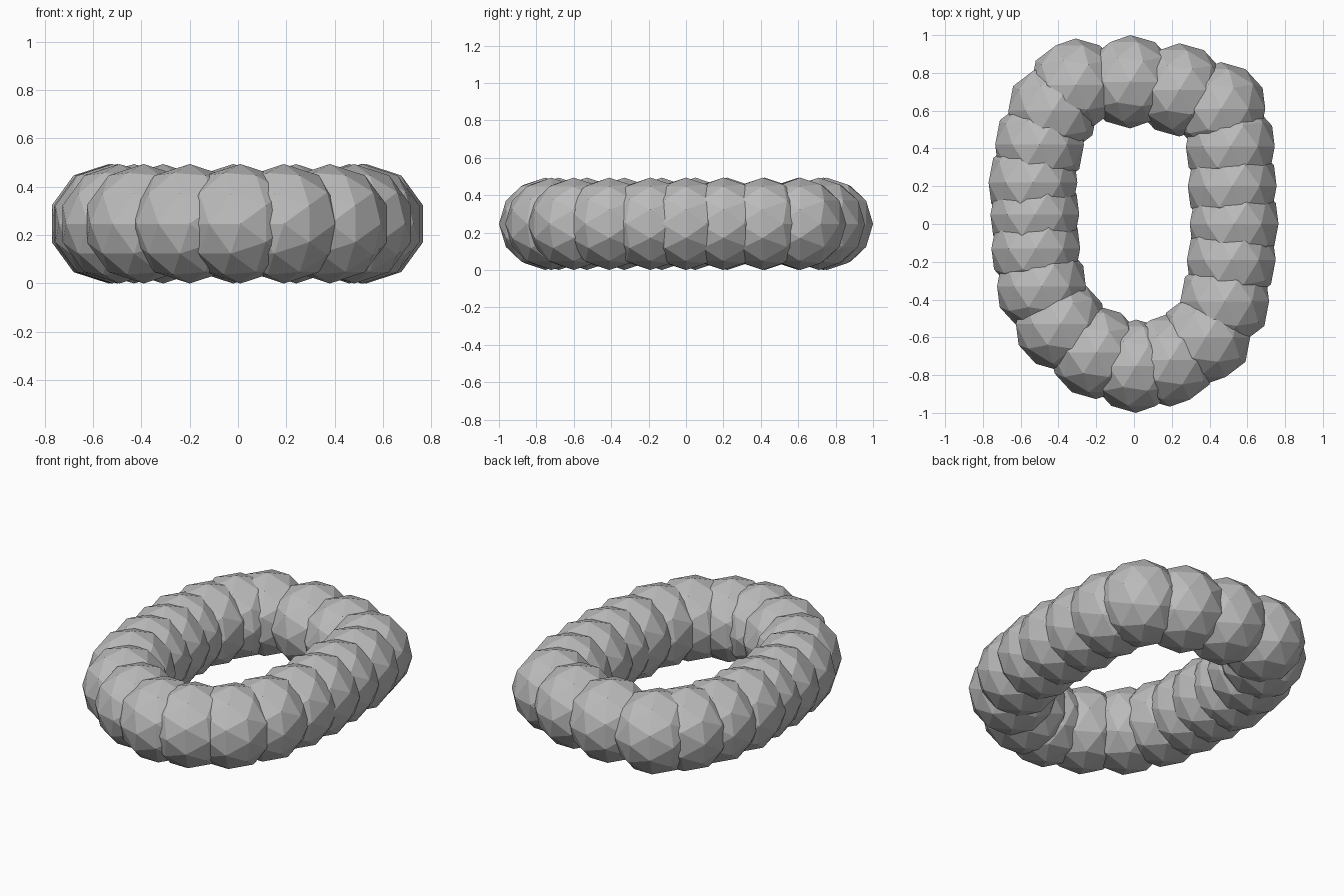
import bpy
import math

# Remove the default cube only
cube = bpy.data.objects.get("Cube")
if cube:
    bpy.data.objects.remove(cube, do_unlink=True)

RADIUS = 0.247

# Plain grey stone colour
grey = bpy.data.materials.new("plain_grey")
grey.use_nodes = True
colour = (0.5, 0.5, 0.5, 1.0)
grey.diffuse_color = colour
grey.node_tree.nodes["Principled BSDF"].inputs["Base Color"].default_value = colour

# Bead centres, clockwise around the oval from the back
centres = [
    (-.02, .753), (.24, .71), (.46, .61), (.51, .41), (.52, .2),
    (.53, 0), (.515, -.19), (.48, -.41), (.38, -.6), (.19, -.72),
    (.01, -.753), (-.2, -.68), (-.39, -.53), (-.49, -.33), (-.52, -.13),
    (-.525, .05), (-.535, .22), (-.5, .42), (-.43, .6), (-.31, .735),
]


def add_bead(number, x, y):
    """One faceted bead, lying with its pole along y."""
    bpy.ops.mesh.primitive_ico_sphere_add(
        subdivisions=2, radius=RADIUS,
        location=(x, y, RADIUS), rotation=(-math.pi / 2, 0, 0))
    bead = bpy.context.object
    bead.name = f"ring_bead_{number}"
    bead.data.materials.append(grey)
    bpy.ops.object.shade_flat()


# Closed ring of overlapping beads
for number, (x, y) in enumerate(centres, start=1):
    add_bead(number, x, y)
